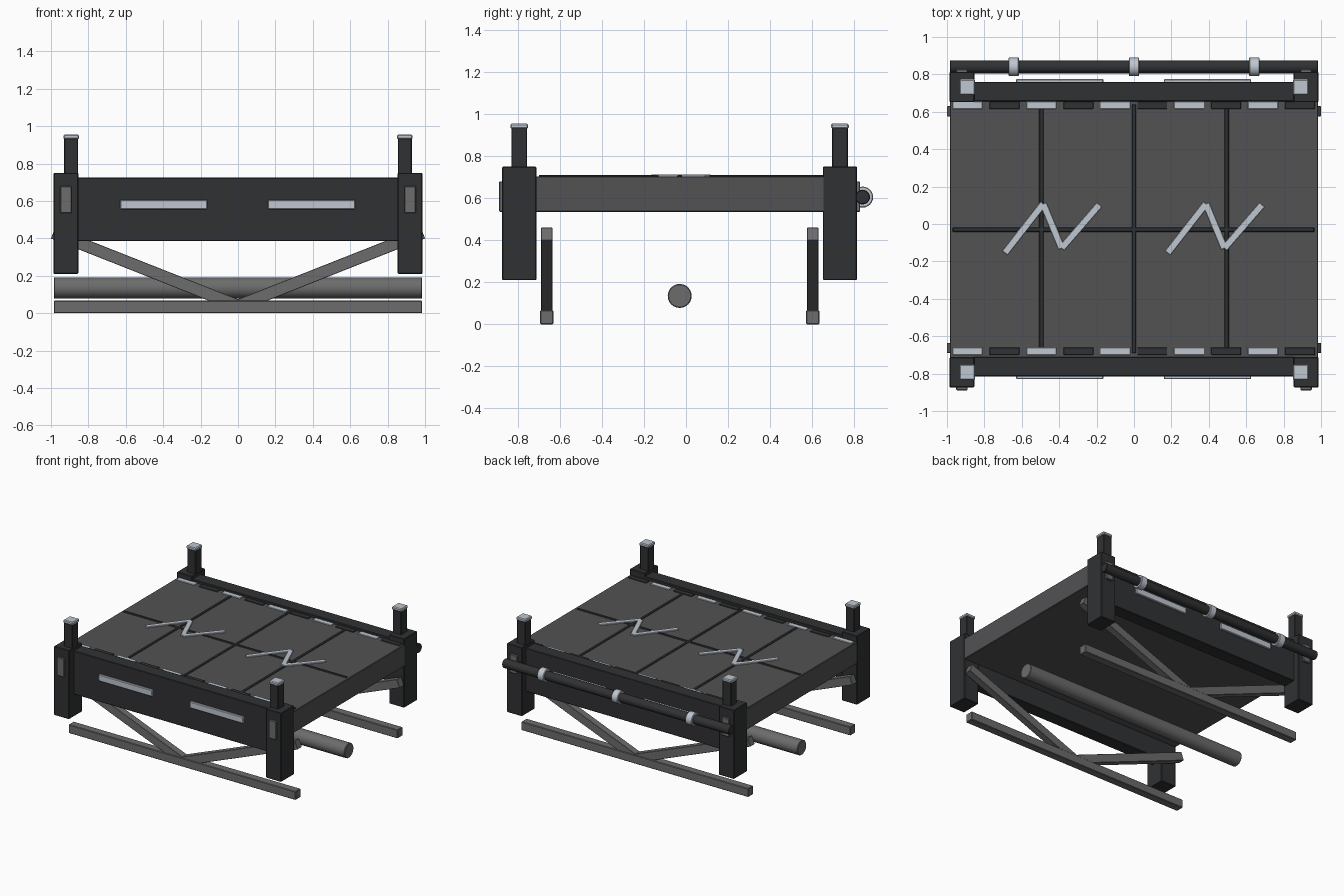
import bpy, math
from mathutils import Vector

if "Cube" in bpy.data.objects:
    bpy.data.objects.remove(bpy.data.objects["Cube"])


def material(name, rgb):
    m = bpy.data.materials.new(name)
    m.diffuse_color = (*rgb, 1)
    m.use_nodes = True
    m.node_tree.nodes["Principled BSDF"].inputs["Base Color"].default_value = m.diffuse_color
    return m


DARK = material("dark_metal", (0.03, 0.031, 0.033))
DECK = material("deck_grey", (0.085, 0.085, 0.088))
STEEL = material("worn_steel", (0.15, 0.15, 0.15))
LIGHT = material("pale_trim", (0.52, 0.57, 0.63))


def box(name, lo, hi, mat, bevel=0.004):
    """Bevelled box between two corners."""
    lo, hi = Vector(lo), Vector(hi)
    bpy.ops.mesh.primitive_cube_add(size=1, location=(lo + hi) / 2)
    ob = bpy.context.object
    ob.name = name
    ob.scale = hi - lo
    bpy.ops.object.transform_apply(location=False, rotation=False, scale=True)
    ob.data.materials.append(mat)
    if bevel:
        b = ob.modifiers.new("bevel", 'BEVEL')
        b.width, b.segments = bevel, 1
    return ob


def bar(name, a, b, wide, thick, mat, axis):
    """Box running from a to b, turned about the given axis."""
    a, b = Vector(a), Vector(b)
    d, c = b - a, (a + b) / 2
    half = Vector((d.length, wide, thick)) / 2
    ob = box(name, c - half, c + half, mat, 0.002)
    if axis == 'Z':
        ob.rotation_euler.z = math.atan2(d.y, d.x)
    else:
        ob.rotation_euler.y = -math.atan2(d.z, d.x)


def tube(name, x, y, z, radius, length, mat):
    """Cylinder lying along x."""
    bpy.ops.mesh.primitive_cylinder_add(vertices=24, radius=radius, depth=length,
                                        location=(x, y, z), rotation=(0, math.pi / 2, 0))
    ob = bpy.context.object
    ob.name = name
    ob.data.materials.append(mat)
    b = ob.modifiers.new("bevel", 'BEVEL')
    b.width, b.segments, b.limit_method = 0.004, 1, 'ANGLE'
    bpy.ops.object.shade_smooth_by_angle()


# deck slab and raised seams
box("deck", (-0.985, -0.715, 0.535), (0.985, 0.66, 0.704), DECK)
for x in (-0.495, 0, 0.495):
    box("deck_cross_seam", (x - 0.012, -0.69, 0.695), (x + 0.012, 0.64, 0.709), DARK)
box("deck_long_seam", (-0.97, -0.042, 0.695), (0.965, -0.018, 0.709), DARK)

# alternating edge dashes
for y in (-0.68, 0.635):
    for i in range(10):
        x = -0.89 + 0.1975 * i
        box("edge_dash", (x - 0.08, y - 0.02, 0.698), (x + 0.08, y + 0.02, 0.71),
            DARK if i % 2 else LIGHT, 0.002)

# zigzag deck markings
zigzag = [(-0.69, -0.155), (-0.485, 0.108), (-0.387, -0.13), (-0.185, 0.103)]
for dx in (0, 0.87):
    for p, q in zip(zigzag, zigzag[1:]):
        bar("zigzag_strip", (p[0] + dx, p[1], 0.707), (q[0] + dx, q[1], 0.707),
            0.036, 0.012, LIGHT, 'Z')

# each side: end beam, posts, lower rail, braces
for label, s, yc, beam, rail in (("front", -1, -0.793, (-0.815, -0.71), -0.6625),
                                 ("back", 1, 0.732, (0.655, 0.76), 0.6025)):
    box(label + "_beam", (-0.86, beam[0], 0.385), (0.86, beam[1], 0.725), DARK)
    face = beam[0] if s < 0 else beam[1]
    for x in (-0.397, 0.393):
        ys = sorted((face - s * 0.01, face + s * 0.015))
        box(label + "_beam_strip", (x - 0.233, ys[0], 0.555), (x + 0.233, ys[1], 0.606), LIGHT)

    for m in (-1, 1):
        x, xt = 0.92 * m, 0.892 * m
        box(label + "_post", (x - 0.066, yc - 0.081, 0.21), (x + 0.066, yc + 0.081, 0.75), DARK)
        box(label + "_post_top", (xt - 0.037, yc - 0.038, 0.74), (xt + 0.037, yc + 0.038, 0.935), DARK)
        box(label + "_post_cap", (xt - 0.042, yc - 0.042, 0.93), (xt + 0.042, yc + 0.042, 0.955), LIGHT, 0.006)
        ys = sorted((yc + s * 0.07, yc + s * 0.096))
        box(label + "_post_plate", (x - 0.031, ys[0], 0.535), (x + 0.031, ys[1], 0.68), STEEL)
        bar(label + "_brace", (0, rail, 0.04), (0.988 * m, rail, 0.43), 0.055, 0.065, STEEL, 'Y')

    box(label + "_rail", (-0.985, rail - 0.032, 0), (0.985, rail + 0.032, 0.067), STEEL)

# central tube under the deck
tube("underside_tube", 0, -0.03, 0.135, 0.057, 1.97, STEEL)

# back pipe with clamps
tube("back_pipe", 0, 0.84, 0.605, 0.035, 1.97, DARK)
for x in (-0.643, 0, 0.643):
    tube("pipe_clamp", x, 0.84, 0.605, 0.05, 0.056, LIGHT)
